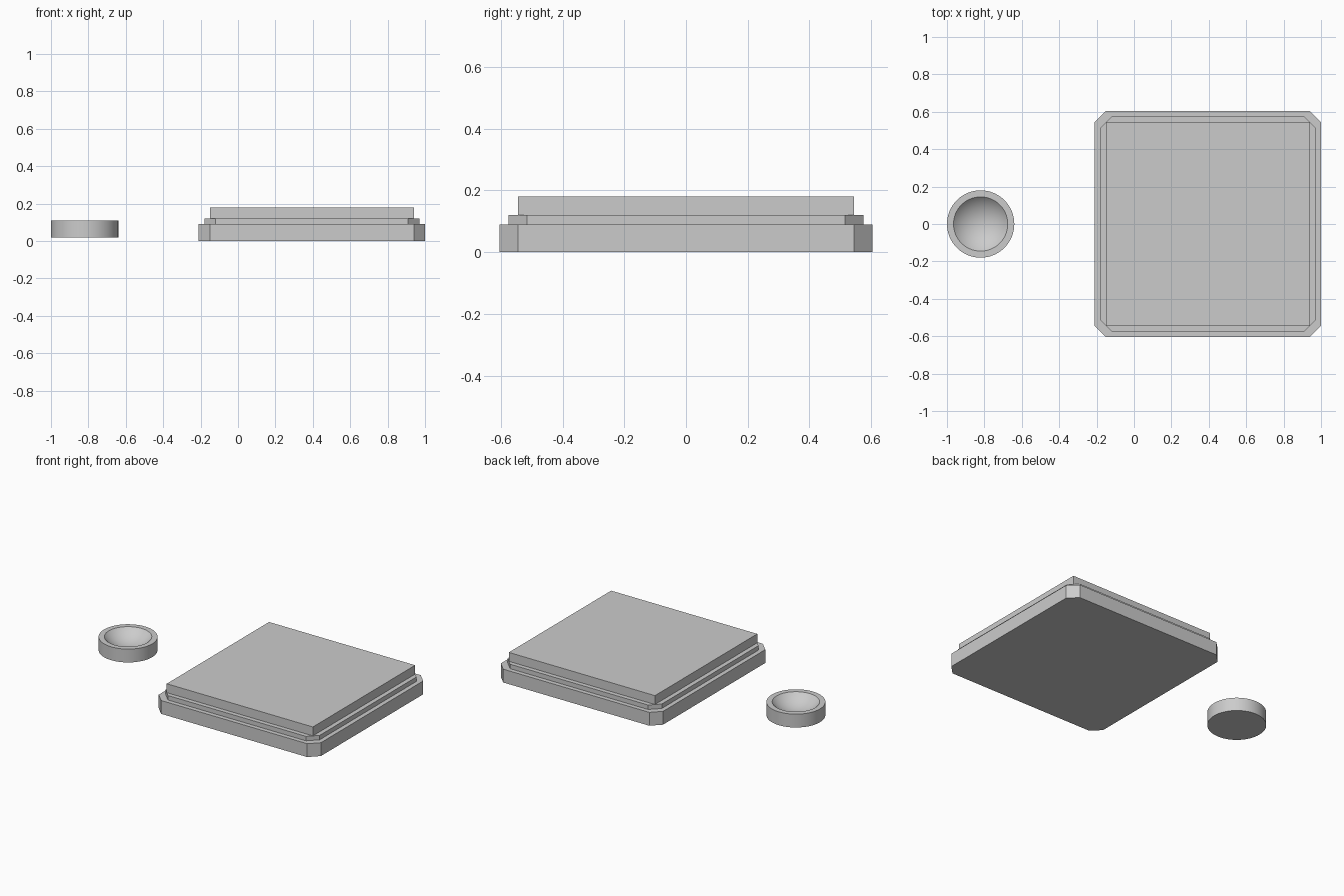
import bpy, bmesh, math

if "Cube" in bpy.data.objects:
    bpy.data.objects.remove(bpy.data.objects["Cube"])

CX = 0.395  # centre of the stepped plate


def make_object(name, bm):
    bmesh.ops.recalc_face_normals(bm, faces=bm.faces)
    mesh = bpy.data.meshes.new(name)
    bm.to_mesh(mesh)
    bm.free()
    obj = bpy.data.objects.new(name, mesh)
    bpy.context.collection.objects.link(obj)
    return obj


def slab(name, half, chamfer, z0, z1):
    """Square slab with optional chamfered vertical corners."""
    c = half - chamfer
    if chamfer:
        pts = [(half, -c), (half, c), (c, half), (-c, half),
               (-half, c), (-half, -c), (-c, -half), (c, -half)]
    else:
        pts = [(half, -half), (half, half), (-half, half), (-half, -half)]
    bm = bmesh.new()
    face = bm.faces.new([bm.verts.new((CX + x, y, z0)) for x, y in pts])
    ext = bmesh.ops.extrude_face_region(bm, geom=[face], use_keep_orig=True)
    top = [v for v in ext["geom"] if isinstance(v, bmesh.types.BMVert)]
    bmesh.ops.translate(bm, verts=top, vec=(0, 0, z1 - z0))
    return make_object(name, bm)


# stepped square plate
slab("base_slab", 0.605, 0.06, 0.0, 0.09)
slab("middle_step", 0.575, 0.06, 0.09, 0.12)
slab("top_slab", 0.545, 0.0, 0.12, 0.18)

# round button: outer wall, flat rim, spherical dish
outer, inner, low, high, depth = 0.18, 0.145, 0.02, 0.11, 0.065
radius = (inner ** 2 + depth ** 2) / (2 * depth)
sweep = math.asin(inner / radius)
profile = [(0, low), (outer, low), (outer, high)]
for i in range(13):
    a = sweep * (1 - i / 12)
    profile.append((radius * math.sin(a), high - depth + radius * (1 - math.cos(a))))

bm = bmesh.new()
verts = [bm.verts.new((r, 0, z)) for r, z in profile]
edges = [bm.edges.new(pair) for pair in zip(verts, verts[1:])]
bmesh.ops.spin(bm, geom=verts + edges, cent=(0, 0, 0), axis=(0, 0, 1),
               angle=math.tau, steps=64, use_merge=True)
bmesh.ops.remove_doubles(bm, verts=bm.verts, dist=1e-5)
button = make_object("dished_button", bm)
button.location.x = -0.82

bpy.context.view_layer.objects.active = button
button.select_set(True)
bpy.ops.object.shade_smooth_by_angle(angle=math.radians(30))
